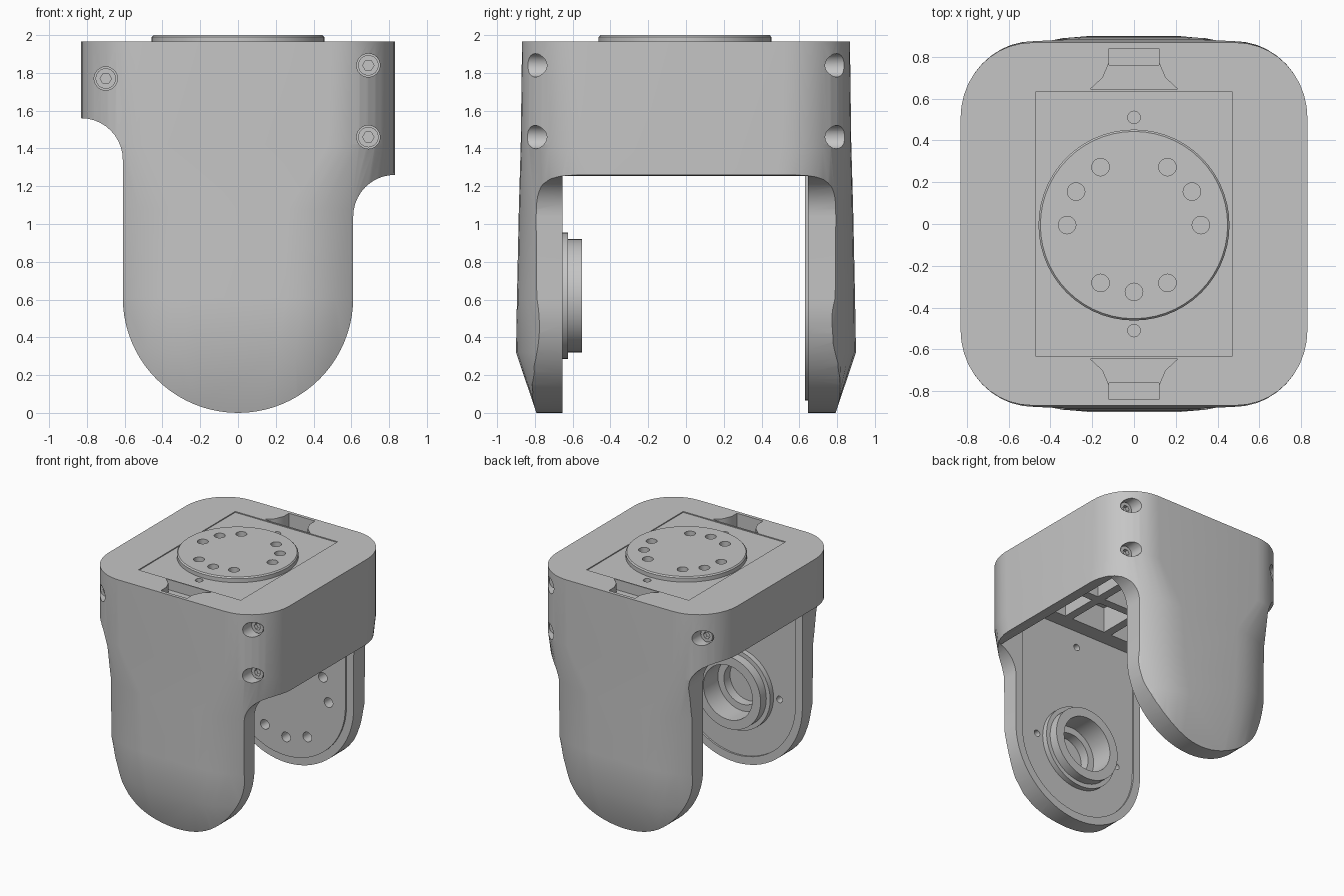
import bpy, bmesh
from math import sin, cos, radians

cube = bpy.data.objects.get("Cube")
if cube:
    bpy.data.objects.remove(cube, do_unlink=True)

grey = bpy.data.materials.new("Satin grey")
grey.use_nodes = True
grey.diffuse_color = (0.56, 0.56, 0.56, 1)
grey.node_tree.nodes["Principled BSDF"].inputs["Base Color"].default_value = (0.56, 0.56, 0.56, 1)


def loft(name, rings):
    """Closed solid through rings of equal point count."""
    bm = bmesh.new()
    rows = [[bm.verts.new(p) for p in ring] for ring in rings]
    n = len(rows[0])
    for low, high in zip(rows, rows[1:]):
        for i in range(n):
            j = (i + 1) % n
            bm.faces.new((low[i], low[j], high[j], high[i]))
    bm.faces.new(rows[0])
    bm.faces.new(rows[-1])
    bmesh.ops.recalc_face_normals(bm, faces=bm.faces)
    mesh = bpy.data.meshes.new(name)
    bm.to_mesh(mesh)
    bm.free()
    obj = bpy.data.objects.new(name, mesh)
    bpy.context.collection.objects.link(obj)
    mesh.materials.append(grey)
    return obj


def prism(name, pts, axis, a, b):
    """Extrude a 2D outline along y (x,z points) or z (x,y points)."""
    place = (lambda u, v, w: (u, w, v)) if axis == "y" else (lambda u, v, w: (u, v, w))
    return loft(name, [[place(u, v, w) for u, v in pts] for w in (a, b)])


def arc(u, v, r, start, end, n):
    return [(u + r * cos(radians(start + (end - start) * i / n)),
             v + r * sin(radians(start + (end - start) * i / n))) for i in range(n + 1)]


def disc(name, u, v, r, axis, a, b, n=40):
    return prism(name, arc(u, v, r, 0, 360, n)[:-1], axis, a, b)


def rect(u, v, half_u, half_v):
    return [(u - half_u, v - half_v), (u + half_u, v - half_v),
            (u + half_u, v + half_v), (u - half_u, v + half_v)]


def apply_bool(obj, tool, op="DIFFERENCE"):
    mod = obj.modifiers.new("shape", "BOOLEAN")
    mod.operation, mod.solver, mod.object = op, "EXACT", tool
    with bpy.context.temp_override(object=obj, active_object=obj):
        bpy.ops.object.modifier_apply(modifier=mod.name)
    bpy.data.objects.remove(tool, do_unlink=True)


def arch(r, top):
    return arc(0, 0.61, r, 180, 360, 32) + [(r, top), (-r, top)]


def section(z, y, rx, ry):
    """Rounded rectangle at height z with elliptical corners."""
    quarter = [(0.83 - rx + rx * cos(radians(t)), y - ry + ry * sin(radians(t)))
               for t in range(0, 91, 9)]
    half = quarter + [(-u, v) for u, v in reversed(quarter)]
    return [(u, v, z) for u, v in half + [(-u, -v) for u, v in half]]


# Housing: domed column trimmed to the front silhouette
housing = loft("yoke_housing", [
    section(-0.05, 0.775, 0.62, 0.40),
    section(0.32, 0.90, 0.62, 0.72),
    section(0.61, 0.895, 0.58, 0.48),
    section(1.08, 0.885, 0.56, 0.44),
    section(1.42, 0.875, 0.35, 0.37),
    section(1.965, 0.868, 0.34, 0.36)])
silhouette = (arc(0, 0.61, 0.61, 180, 360, 40) + arc(0.83, 1.04, 0.22, 180, 90, 10)
              + [(1, 1.26), (1, 2.2), (-1, 2.2), (-1, 1.56)]
              + arc(-0.83, 1.34, 0.22, 90, 0, 10))
apply_bool(housing, prism("trim", silhouette, "y", -1.2, 1.2), "INTERSECT")

# Space between the arms, stepping up inside the side walls
cavity = [(-2, -0.2), (2, -0.2), (2, 1.255), (0.75, 1.255),
          (0.75, 1.64), (-0.75, 1.64), (-0.75, 1.255), (-2, 1.255)]
apply_bool(housing, prism("cavity", cavity, "y", -0.655, 0.645))

# Shallow recesses inside the front arm and across the top
apply_bool(housing, prism("recess", arch(0.545, 1.645), "y", -0.67, -0.6))
apply_bool(housing, prism("recess", rect(0, 0, 0.47, 0.635), "z", 1.957, 2.1))

# Deep pockets between ribs under the top
for i in (-1, 0, 1):
    for j in (-1, 0, 1):
        pocket = rect(i * 0.38, j * 0.38, 0.155, 0.155)
        apply_bool(housing, prism("pocket", pocket, "z", 1.6, 1.85))

# Flared cable notches and pin holes in the top
for side in (-1, 1):
    flare = [(-0.21, 0.645), (0.21, 0.645), (0.15, 0.7), (0.12, 0.77),
             (-0.12, 0.77), (-0.15, 0.7)]
    apply_bool(housing, prism("notch", [(u, v * side) for u, v in flare], "z", 1.88, 2.1))
    apply_bool(housing, prism("notch", rect(0, 0.8 * side, 0.12, 0.04), "z", 1.82, 2.1))
    apply_bool(housing, disc("pin", 0, 0.51 * side, 0.03, "z", 1.88, 2.1, 16))

# Counterbored corner screws with hex sockets
for side in (-1, 1):
    for x, z in ((-0.7, 1.77), (0.69, 1.84), (0.69, 1.46)):
        apply_bool(housing, disc("bore", x, z, 0.062, "y", 0.68 * side, 1.1 * side, 24))
        screw = disc("corner_screw", x, z, 0.054, "y", 0.67 * side, 0.73 * side, 24)
        apply_bool(screw, disc("socket", x, z, 0.03, "y", 0.70 * side, 0.9 * side, 6))

# Bearing seat and small holes on the front arm
apply_bool(housing, disc("seat", 0, 0.62, 0.225, "y", -0.74, -0.5))
apply_bool(housing, disc("seat", 0, 0.62, 0.17, "y", -0.82, -0.7))
for x, z in ((-0.39, 0.62), (0.39, 0.62), (0, 1.51)):
    apply_bool(housing, disc("hole", x, z, 0.027, "y", -0.74, -0.5, 16))
for name, r, end in (("bearing_flange", 0.335, -0.625), ("bearing_boss", 0.30, -0.55)):
    part = disc(name, 0, 0.62, r, "y", -0.69, end, 48)
    apply_bool(part, disc("bore", 0, 0.62, 0.225, "y", -0.8, -0.4))

# Bolt pattern shared by the turntable and the rear plate
pattern = (0, 30, 60, 120, 150, 180, 240, 270, 300)

rear_plate = prism("rear_arm_plate", arch(0.545, 1.63), "y", 0.63, 0.66)
for t in pattern:
    x, z = 0.39 * cos(radians(t)), 0.61 + 0.39 * sin(radians(t))
    for obj in (rear_plate, housing):
        apply_bool(obj, disc("hole", x, z, 0.04, "y", 0.5, 0.72, 20))

turntable = loft("turntable", [[(u, v - 0.005, z) for u, v in arc(0, 0, r, 0, 360, 56)[:-1]]
                               for r, z in ((0.457, 1.95), (0.457, 1.99), (0.448, 2.0))])
for t in pattern:
    x, y = 0.32 * cos(radians(t)), 0.32 * sin(radians(t)) - 0.005
    for obj in (turntable, housing):
        apply_bool(obj, disc("hole", x, y, 0.042, "z", 1.87, 2.1, 20))

# Smooth shading with crisp edges
bpy.ops.object.select_all(action="DESELECT")
for obj in bpy.context.scene.objects:
    if obj.type == "MESH" and grey.name in obj.data.materials:
        obj.select_set(True)
        bpy.context.view_layer.objects.active = obj
bpy.ops.object.shade_smooth_by_angle(angle=radians(30))
